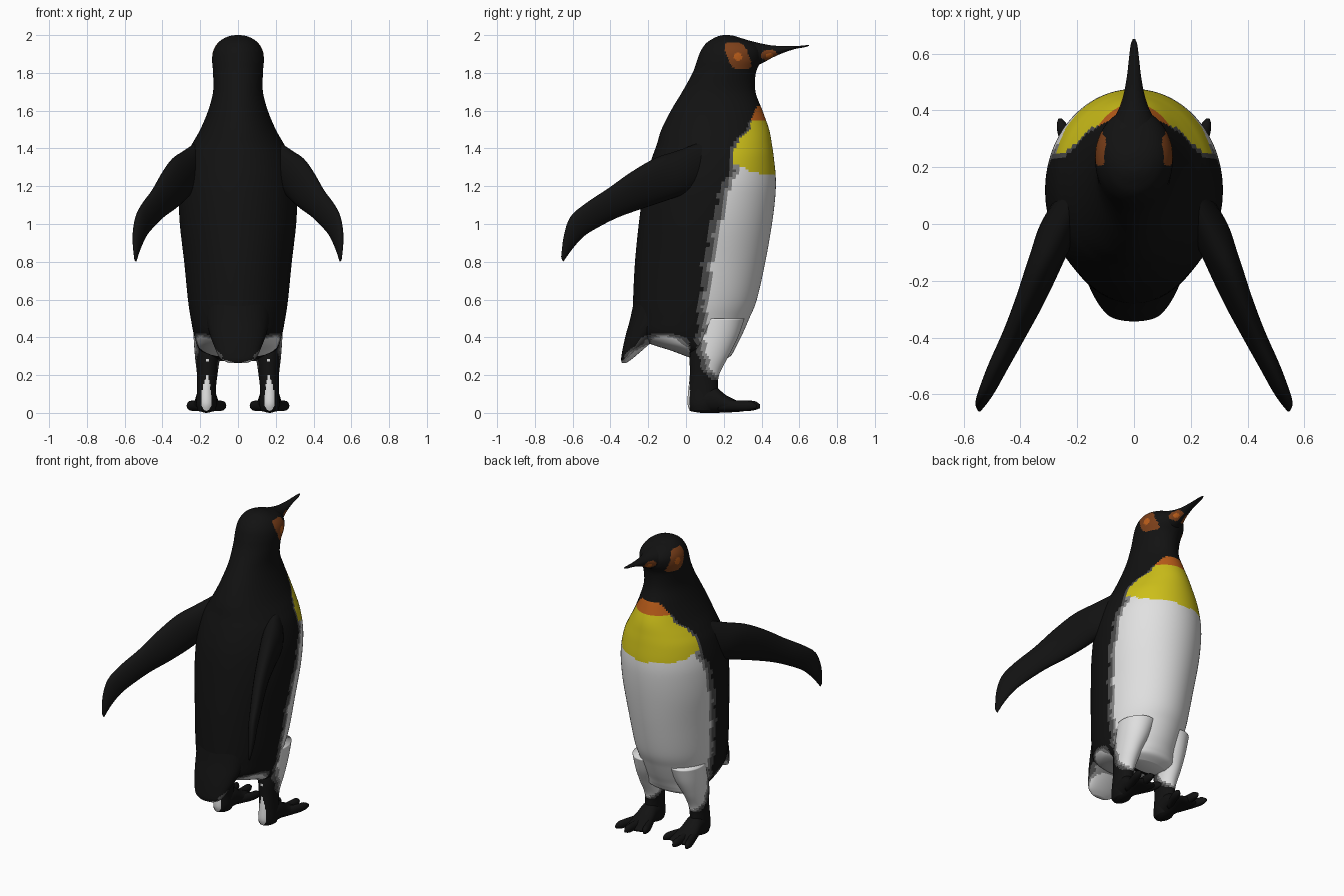
import bpy
import bmesh
import math
from mathutils import Vector

old = bpy.data.objects.get("Cube")
if old:
    bpy.data.objects.remove(old)

# Flat colours
COLOURS = {
    "black plumage": (.006, .006, .006),
    "white belly": (.75, .75, .75),
    "light grey edge": (.24, .24, .24),
    "dark grey edge": (.07, .07, .07),
    "yellow chest": (.62, .53, .01),
    "orange throat": (.5, .11, .01),
    "brown cheek": (.2, .05, .01),
}
BLACK, WHITE, LIGHT, DARK, YELLOW, ORANGE, BROWN = range(len(COLOURS))
materials = []
for label, rgb in COLOURS.items():
    mat = bpy.data.materials.new(label)
    mat.use_nodes = True
    mat.diffuse_color = (*rgb, 1)
    shader = next(n for n in mat.node_tree.nodes if n.type == "BSDF_PRINCIPLED")
    shader.inputs["Base Color"].default_value = (*rgb, 1)
    shader.inputs["Roughness"].default_value = .8
    materials.append(mat)


# Cross-section helpers: each returns centre, half-axis u, half-axis v
def level(z, back, front, width, x=0):
    return (x, (back + front) / 2, z, width, 0, 0, 0, (front - back) / 2, 0)


def upright(y, low, high, width, x=0):
    return (x, y, (low + high) / 2, width, 0, 0, 0, 0, (high - low) / 2)


def blade(top, bottom, thick):
    top, bottom = Vector(top), Vector(bottom)
    side = Vector((.9, .43, 0)) * thick
    return (*((top + bottom) / 2), *side, *((top - bottom) / 2))


def smooth_path(stations, steps):
    """Catmull-Rom interpolation through the cross-sections."""
    last = len(stations) - 1
    for i in range(last):
        a, b, c, d = (stations[min(max(i + k, 0), last)] for k in (-1, 0, 1, 2))
        for s in range(steps):
            t = s / steps
            yield [q + t / 2 * (r - p + t * (2 * p - 5 * q + 4 * r - e + t * (3 * (q - r) + e - p)))
                   for p, q, r, e in zip(a, b, c, d)]
    yield stations[last]


def interpolate(points, value):
    for (a, fa), (b, fb) in zip(points, points[1:]):
        if value <= b:
            return fa + (fb - fa) * max(0, (value - a) / (b - a))
    return points[-1][1]


# Depth at which the pale front begins, by height
FRONT_EDGE = [(.17, .16), (.22, .09), (.3, .055), (.5, .06), (.7, .08), (.9, .11), (1.1, .16),
              (1.3, .225), (1.42, .25), (1.5, .31), (1.57, .34), (1.65, .41), (1.7, .6)]


def plumage(p, n):
    """Choose the colour for a point on the bird."""
    x, y, z = abs(p.x), p.y, p.z
    ripple = .008 * math.sin(31 * z + 9 * x) + .005 * math.sin(83 * z)
    # cheek and bill patches
    if z > 1.78:
        if x > .05:
            lean = y - .275 + .35 * (z - 1.89)
            if math.hypot(y - .275, z - 1.885) < .022:
                return ORANGE
            if (lean / .058) ** 4 + ((z - 1.89) / .07) ** 4 < 1:
                return BROWN
        if x > .012 and y > .39:
            spot = math.hypot((y - .44) / .045, (z - 1.893) / .03)
            return ORANGE if spot < .4 else BROWN if spot < 1 else BLACK
        return BLACK
    # pale underside in front of the tail
    if y < .02:
        rise = .42 - 2.6 * (y + .12) ** 2 + ripple - z
        if rise > 0 and (x > .085 or n.z < -.3 or n.y > .3):
            return DARK if rise < .018 else LIGHT if rise < .03 else WHITE
    # pale front with a soft grey border
    inside = y - interpolate(FRONT_EDGE, z) + ripple
    if z < .17 or inside < 0:
        return BLACK
    if z > 1.555 + ripple:
        return ORANGE
    if z > 1.25 + .3 * (.475 - y) + ripple:
        return YELLOW if inside > .018 else DARK
    return DARK if inside < .028 else LIGHT if inside < .05 else WHITE


def loft(name, stations, sides=24, steps=4, mirror=1, rule=None):
    """Skin a closed form over elliptical cross-sections."""
    bm = bmesh.new()
    rings = []
    for row in smooth_path(stations, steps):
        centre, u, v = Vector(row[:3]), Vector(row[3:6]), Vector(row[6:])
        ring = []
        for k in range(sides):
            angle = math.tau * k / sides
            co = centre + u * math.cos(angle) + v * math.sin(angle)
            co.x *= mirror
            co.z = max(co.z, 0)
            ring.append(bm.verts.new(co))
        rings.append(ring)
    for lower, upper in zip(rings, rings[1:]):
        for k in range(sides):
            j = (k + 1) % sides
            bm.faces.new((lower[k], lower[j], upper[j], upper[k]))
    bm.faces.new(rings[0])
    bm.faces.new(rings[-1])
    bmesh.ops.recalc_face_normals(bm, faces=bm.faces)
    for face in bm.faces:
        face.smooth = True
        if rule:
            face.material_index = rule(face.calc_center_median(), face.normal)
    mesh = bpy.data.meshes.new(name)
    bm.to_mesh(mesh)
    bm.free()
    for mat in materials if rule else materials[:1]:
        mesh.materials.append(mat)
    obj = bpy.data.objects.new(name, mesh)
    bpy.context.collection.objects.link(obj)
    return obj


# Body, neck and head in one skin
loft("body", [level(*s) for s in (
    (.275, .07, .19, .13), (.3, .0, .235, .19), (.33, -.08, .255, .205), (.37, -.2, .275, .22),
    (.42, -.27, .3, .235), (.5, -.28, .335, .25), (.6, -.28, .375, .265), (.8, -.27, .42, .285),
    (1, -.25, .455, .308), (1.15, -.23, .473, .313), (1.25, -.21, .475, .305),
    (1.35, -.18, .465, .28), (1.42, -.155, .455, .245), (1.5, -.13, .44, .2),
    (1.6, -.08, .405, .158), (1.7, -.02, .368, .132), (1.8, .035, .37, .132),
    (1.87, .06, .4, .137), (1.92, .08, .4, .13), (1.96, .11, .36, .105),
    (1.985, .15, .29, .07), (1.997, .18, .25, .035), (2, .2, .22, .008))],
    sides=112, steps=8, rule=plumage)

# Tail wedge
loft("tail", [level(*s) for s in (
    (.62, -.27, 0, .18), (.5, -.295, -.05, .17), (.42, -.317, -.13, .15),
    (.35, -.333, -.21, .125), (.29, -.343, -.28, .095), (.265, -.34, -.315, .05))],
    sides=48, steps=7, rule=plumage)

# Bill, slightly upturned at the tip
loft("bill", [upright(*s) for s in (
    (.28, 1.82, 1.985, .1), (.36, 1.835, 1.965, .075), (.41, 1.855, 1.953, .052),
    (.46, 1.882, 1.945, .036), (.52, 1.908, 1.942, .025), (.58, 1.927, 1.942, .018),
    (.63, 1.936, 1.946, .012), (.652, 1.943, 1.948, .004))],
    sides=40, steps=7, rule=plumage)

for side, sign in (("left", 1), ("right", -1)):
    # Flipper swept back, described by its upper and lower edges
    loft(side + "_flipper", [blade(*s) for s in (
        ((.19, .12, 1.45), (.2, .12, 1.2), .05),
        ((.275, -.04, 1.39), (.26, 0, 1.16), .065),
        ((.335, -.16, 1.35), (.3, -.13, 1.115), .058),
        ((.39, -.29, 1.275), (.345, -.25, 1.075), .048),
        ((.44, -.41, 1.19), (.4, -.36, 1.035), .04),
        ((.5, -.53, 1.11), (.45, -.46, .985), .034),
        ((.535, -.61, 1.04), (.49, -.54, .935), .028),
        ((.55, -.645, .94), (.52, -.6, .87), .02),
        ((.548, -.66, .83), (.54, -.65, .8), .006))], mirror=sign)

    # Leg, pale at the top of the thigh
    loft(side + "_leg", [level(*s) for s in (
        (.5, .04, .31, .11, .13), (.4, .03, .275, .09, .145), (.3, .02, .225, .068, .16),
        (.2, .02, .175, .054, .163), (.12, .012, .17, .05, .167), (.05, .008, .17, .054, .167),
        (.01, .02, .15, .045, .167))], sides=48, steps=7, mirror=sign, rule=plumage)

    # Webbed foot with three toes
    loft(side + "_foot", [upright(*s, .167) for s in (
        (.02, .01, .07, .03), (.08, 0, .13, .052), (.15, 0, .14, .057), (.21, .002, .095, .066),
        (.27, .005, .065, .08), (.31, .01, .045, .07), (.325, .02, .035, .05))], mirror=sign)
    for toe, spread, reach in (("inner", -.085, .33), ("middle", .01, .38), ("outer", .085, .36)):
        tip = .167 + spread
        loft(f"{side}_{toe}_toe", [upright(*s) for s in (
            (.17, .01, .07, .025, .167 + spread * .3),
            (reach - .06, .01, .065, .024, .167 + spread * .85),
            (reach - .015, .015, .062, .02, tip),
            (reach + .012, .025, .045, .006, tip + spread * .1))],
            sides=16, mirror=sign)
